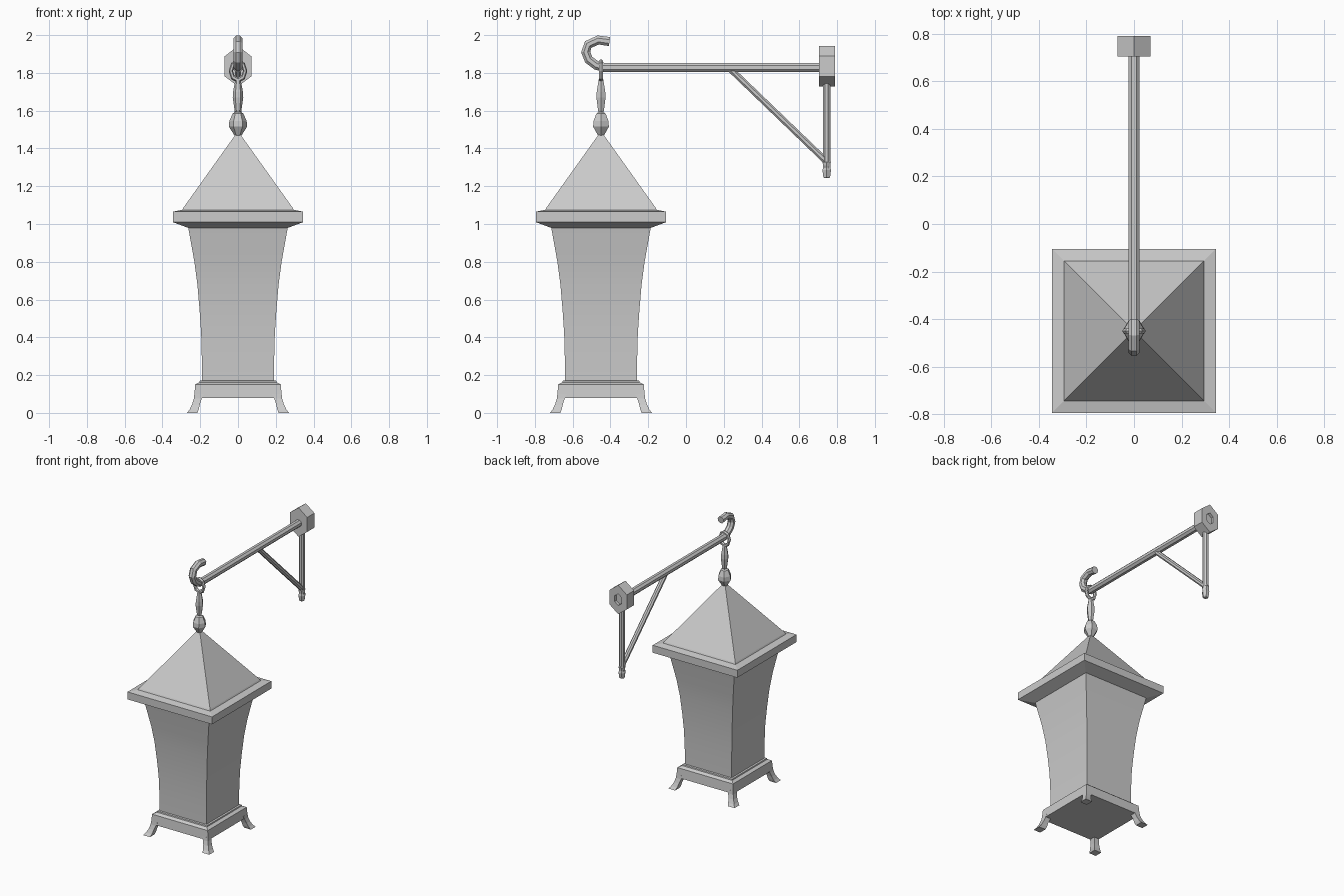
import bpy, bmesh, math
from mathutils import Vector

if "Cube" in bpy.data.objects:
    bpy.data.objects.remove(bpy.data.objects["Cube"])

LY = -0.45          # lantern axis in y
ARM_Z = 1.828       # arm height


def make(name, rings):
    """Skin a list of equal-length closed rings and cap both ends."""
    bm = bmesh.new()
    vs = [[bm.verts.new(p) for p in r] for r in rings]
    n = len(vs[0])
    for a, b in zip(vs, vs[1:]):
        for i in range(n):
            j = (i + 1) % n
            bm.faces.new((a[i], a[j], b[j], b[i]))
    bm.faces.new(vs[0][::-1])
    bm.faces.new(vs[-1])
    bmesh.ops.recalc_face_normals(bm, faces=bm.faces)
    me = bpy.data.meshes.new(name)
    bm.to_mesh(me)
    bm.free()
    ob = bpy.data.objects.new(name, me)
    bpy.context.collection.objects.link(ob)
    return ob


def square(half, z, cx=0, cy=LY):
    return [(cx + sx * half, cy + sy * half, z)
            for sx, sy in ((-1, -1), (1, -1), (1, 1), (-1, 1))]


def square_loft(name, profile):
    return make(name, [square(h, z) for h, z in profile])


def lathe(name, profile, n, y):
    return make(name, [[(r * math.cos(2 * math.pi * i / n),
                         y + r * math.sin(2 * math.pi * i / n), z)
                        for i in range(n)] for r, z in profile])


def tube(name, path, r, n=8):
    """Round bar along a path of (y, z) points at x = 0."""
    pts = [Vector((0, y, z)) for y, z in path]
    rings = []
    for k, p in enumerate(pts):
        t = (pts[min(k + 1, len(pts) - 1)] - pts[max(k - 1, 0)]).normalized()
        u, v = Vector((1, 0, 0)), t.cross(Vector((1, 0, 0)))
        rings.append([p + r * (math.cos(a) * u + math.sin(a) * v)
                      for a in (2 * math.pi * (i + .5) / n for i in range(n))])
    return make(name, rings)


# lantern: flared body, roof with rim, stepped base
body = square_loft("lantern_body", [(.19, .15), (.191, .27), (.195, .42), (.203, .54),
                                    (.215, .68), (.231, .80), (.265, .99)])
square_loft("lantern_roof", [(.265, .98), (.345, 1.01), (.345, 1.065), (.295, 1.075),
                             (.29, 1.085), (.012, 1.475)])
square_loft("lantern_base", [(.232, .08), (.227, .15), (.205, .162), (.203, .17), (.19, .172)])

# four flared corner feet
for sx in (-1, 1):
    for sy in (-1, 1):
        rings = []
        for inner, outer, z in ((.18, .231, .10), (.192, .234, .075), (.202, .243, .045),
                                (.208, .256, .018), (.215, .27, 0)):
            c, h = (inner + outer) / 2, (outer - inner) / 2
            rings.append(square(h, z, sx * c, LY + sy * c))
        make("foot", rings)

# finial knob and hanging link
lathe("roof_finial", [(.018, 1.468), (.048, 1.515), (.046, 1.545), (.028, 1.585), (.014, 1.592)], 6, LY)
lathe("hanging_link", [(.012, 1.585), (.018, 1.60), (.028, 1.67), (.026, 1.70), (.014, 1.765)], 6, LY)

# ring around the arm
bpy.ops.mesh.primitive_torus_add(major_segments=8, minor_segments=6, major_radius=.04,
                                 minor_radius=.012, location=(0, LY, 1.81),
                                 rotation=(math.radians(90), 0, 0))
ring = bpy.context.object
ring.name = "hanging_ring"
ring.scale = (.95, 1.2, 1.1)

# arm with curled hook
tube("arm", [(-.455, ARM_Z), (.72, ARM_Z)], .026)
tube("arm_hook", [(-.43, ARM_Z), (-.475, .012 + ARM_Z), (-.515, 1.87), (-.531, 1.91),
                  (-.518, 1.95), (-.465, 1.974), (-.405, 1.966)], .026)

# hexagonal wall plate, shallow recess at the back
rings = []
for s, y in ((1, .705), (1, .79), (.4, .79), (.4, .77)):
    rings.append([(.081 * s * math.sin(i * math.pi / 3), y,
                   1.835 + .107 * s * math.cos(i * math.pi / 3)) for i in range(6)])
make("wall_plate", rings)

# brace and post with end knob
tube("brace", [(.235, 1.82), (.757, 1.318)], .018)
tube("post", [(.745, 1.76), (.745, 1.28)], .021)
lathe("post_knob", [(.016, 1.243), (.021, 1.25), (.026, 1.285), (.022, 1.30), (.025, 1.325), (.012, 1.335)], 6, .745)

# soften only the gentle body curve
bpy.ops.object.select_all(action='DESELECT')
body.select_set(True)
bpy.context.view_layer.objects.active = body
bpy.ops.object.shade_smooth_by_angle()
